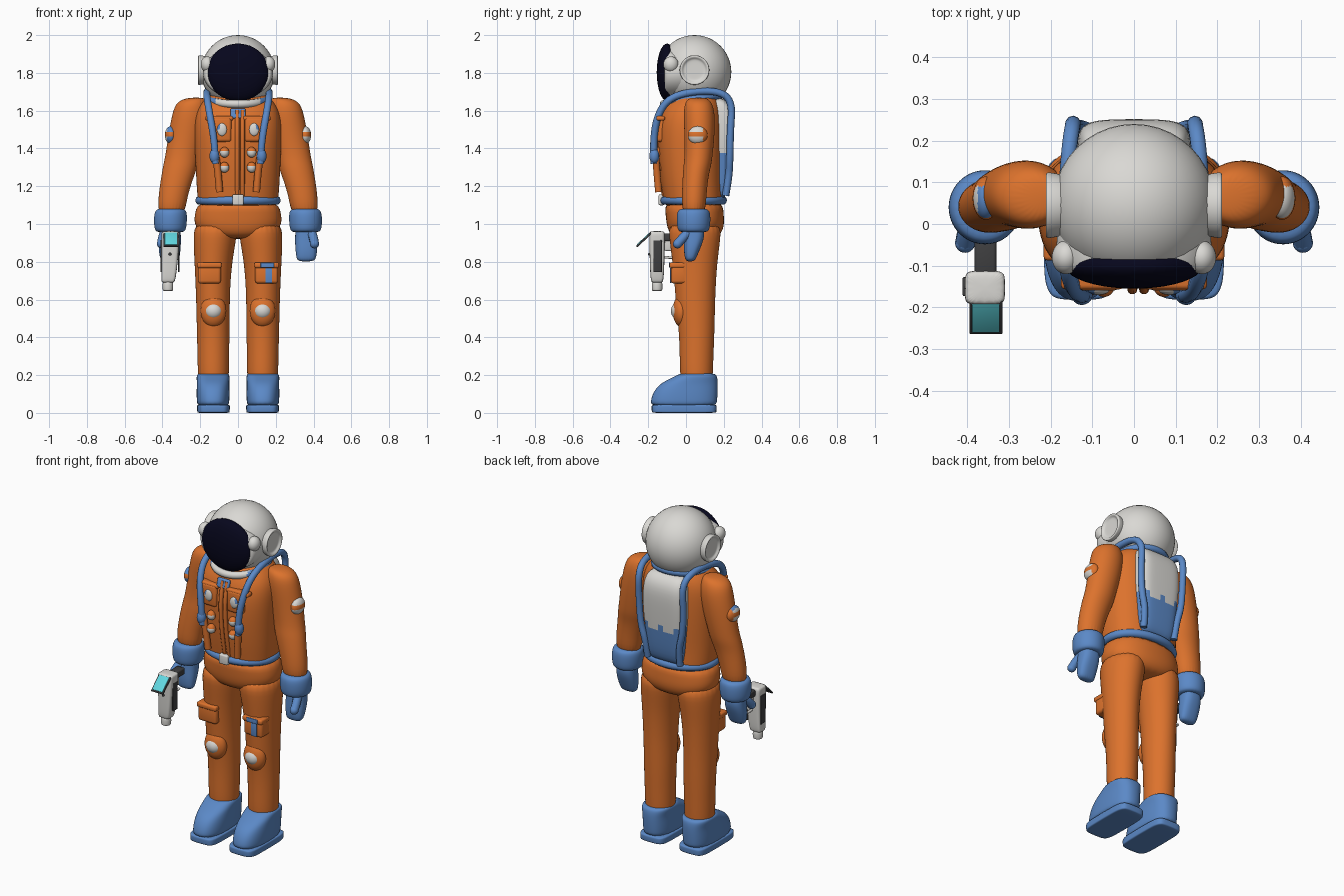
import bpy, bmesh, math
from mathutils import Matrix, Vector

if "Cube" in bpy.data.objects:
    bpy.data.objects.remove(bpy.data.objects["Cube"])


def material(name, r, g, b):
    m = bpy.data.materials.new(name)
    m.use_nodes = True
    m.diffuse_color = (r, g, b, 1)
    m.node_tree.nodes["Principled BSDF"].inputs["Base Color"].default_value = (r, g, b, 1)
    return m


ORANGE = material("suit orange", .72, .17, .026)
BLUE = material("trim blue", .105, .25, .57)
WHITE = material("shell white", .70, .69, .66)
VISOR = material("visor navy", .002, .002, .012)
CYAN = material("screen cyan", .12, .68, .75)
DARK = material("dark grey", .05, .05, .052)


def finish(ob, mats, rule=None, angle=50):
    """Apply modifiers, smooth, and colour faces by a rule on their centres."""
    bpy.ops.object.select_all(action='DESELECT')
    ob.select_set(True)
    bpy.context.view_layer.objects.active = ob
    bpy.ops.object.convert(target='MESH')
    ob = bpy.context.object
    ob.data.materials.clear()
    for m in mats if isinstance(mats, tuple) else (mats,):
        ob.data.materials.append(m)
    bpy.ops.object.shade_smooth_by_angle(angle=math.radians(angle))
    for f in ob.data.polygons:
        f.material_index = int(rule(f.center)) if rule else 0
    return ob


def add(name, bm, mats, rule=None, subsurf=0, bevel=0):
    bmesh.ops.recalc_face_normals(bm, faces=bm.faces)
    me = bpy.data.meshes.new(name)
    bm.to_mesh(me)
    bm.free()
    ob = bpy.data.objects.new(name, me)
    bpy.context.collection.objects.link(ob)
    if bevel:
        mod = ob.modifiers.new("bevel", 'BEVEL')
        mod.width, mod.segments = bevel, 3
    if subsurf:
        ob.modifiers.new("smooth", 'SUBSURF').levels = subsurf
    return finish(ob, mats, rule)


def loft(name, rings, mats, side=1, power=2, rule=None, turn=Matrix(), n=24):
    """Skin over rings given as (x, y, z, radius x, radius y)."""
    bm = bmesh.new()
    loops = []
    for x, y, z, rx, ry in rings:
        loop = []
        for i in range(n):
            c, s = math.cos(math.tau * i / n), math.sin(math.tau * i / n)
            px = x + rx * math.copysign(abs(c) ** (2 / power), c)
            py = y + ry * math.copysign(abs(s) ** (2 / power), s)
            p = turn @ Vector((px, py, z))
            loop.append(bm.verts.new((p.x * side, p.y, p.z)))
        loops.append(loop)
    for a, b in zip(loops, loops[1:]):
        for i in range(n):
            bm.faces.new((a[i], a[(i + 1) % n], b[(i + 1) % n], b[i]))
    bm.faces.new(loops[0])
    bm.faces.new(loops[-1])
    return add(name, bm, mats, rule, subsurf=2)


def ball(name, pos, radii, mats, rule=None):
    bm = bmesh.new()
    bmesh.ops.create_uvsphere(bm, u_segments=40, v_segments=24, radius=1,
                              matrix=Matrix.Translation(pos) @ Matrix.Diagonal((*radii, 1)))
    return add(name, bm, mats, rule)


def box(name, pos, size, mat, bevel=.01, tilt=0):
    bm = bmesh.new()
    bmesh.ops.create_cube(bm, size=1, matrix=Matrix.Translation(pos)
                          @ Matrix.Rotation(tilt, 4, 'X') @ Matrix.Diagonal((*size, 1)))
    return add(name, bm, mat, bevel=bevel)


def tube(name, pts, radius, mats, side=1, closed=False, rule=None):
    cu = bpy.data.curves.new(name, 'CURVE')
    cu.dimensions = '3D'
    cu.bevel_depth, cu.bevel_resolution, cu.use_fill_caps = radius, 3, True
    sp = cu.splines.new('NURBS')
    sp.points.add(len(pts) - 1)
    for p, (x, y, z) in zip(sp.points, pts):
        p.co = (x * side, y, z, 1)
    sp.order_u, sp.resolution_u = 3, 6
    sp.use_endpoint_u, sp.use_cyclic_u = not closed, closed
    ob = bpy.data.objects.new(name, cu)
    bpy.context.collection.objects.link(ob)
    return finish(ob, mats, rule)


def hoop(y, z, rx, ry, slope=0, n=20):
    a = [math.tau * i / n for i in range(n)]
    return [(rx * math.cos(t), y + ry * math.sin(t), z + slope * math.sin(t)) for t in a]


# Torso and hips
loft("torso", [(0, .04, 1.08, .21, .155), (0, .04, 1.13, .215, .16), (0, .03, 1.22, .222, .165),
               (0, .025, 1.35, .228, .175), (0, .022, 1.5, .235, .178), (0, .03, 1.6, .225, .165),
               (0, .045, 1.66, .18, .135), (0, .05, 1.7, .13, .1)], ORANGE, power=2.4)
loft("hips", [(0, .05, .92, .11, .1), (0, .05, .95, .2, .14), (0, .05, 1.0, .236, .155),
              (0, .045, 1.06, .23, .155), (0, .04, 1.13, .21, .155)], ORANGE, power=2.3)
tube("belt", hoop(.04, 1.125, .205, .155), .024, BLUE, closed=True)
box("belt_buckle", (0, -.13, 1.128), (.06, .03, .058), WHITE, .008)
tube("collar", hoop(.035, 1.66, .15, .155, .025), .021, (WHITE, BLUE), closed=True,
     rule=lambda c: c.y > .03 or abs(c.x) > .12)
box("neck_patch", (0, -.137, 1.585), (.08, .02, .055), BLUE, .008, -.3)

# Backpack panel with blue lower part
loft("back_panel", [(0, .15, 1.13, .1, .04), (0, .16, 1.16, .115, .065), (0, .165, 1.3, .125, .075),
                    (0, .17, 1.45, .14, .08), (0, .175, 1.58, .135, .08), (0, .165, 1.64, .125, .065),
                    (0, .15, 1.67, .1, .04)], (BLUE, WHITE), power=4,
     rule=lambda c: c.z > 1.34 + .5 * abs(abs(c.x) - .05) and c.y > .15)

# Chest placket
for x in (-.004, .024):
    tube("zip_placket", [(x, -.115, 1.15), (x, -.14, 1.25), (x, -.157, 1.4), (x, -.157, 1.52),
                         (x, -.135, 1.6)], .012, ORANGE)

for s, label in ((1, "left_"), (-1, "right_")):
    # Arm, cuff and glove
    loft(label + "arm", [(.22, .065, 1.67, .04, .04), (.245, .065, 1.65, .08, .07),
                         (.25, .07, 1.59, .098, .085), (.272, .072, 1.47, .098, .08),
                         (.295, .067, 1.36, .09, .074), (.305, .06, 1.31, .092, .074),
                         (.32, .05, 1.25, .087, .068), (.345, .043, 1.15, .077, .066),
                         (.355, .04, 1.03, .072, .06)], ORANGE, s)
    loft(label + "cuff", [(.358, .04, .955, .065, .065), (.358, .04, .965, .084, .086),
                          (.358, .04, 1.02, .089, .091), (.356, .04, 1.07, .086, .088),
                          (.356, .04, 1.083, .066, .066)], BLUE, s)
    loft(label + "glove", [(.36, .04, 1.0, .055, .05), (.36, .047, .94, .058, .055),
                           (.362, .034, .88, .06, .046), (.362, .025, .83, .054, .034),
                           (.36, .022, .8, .046, .022)], BLUE, s, power=2.5)
    tube(label + "thumb", [(.385, .02, .96), (.4, -.01, .935), (.405, -.045, .895)], .024, BLUE, s)
    ball(label + "thumb_tip", (.405 * s, -.045, .895), (.024, .024, .024), BLUE)
    ball(label + "arm_badge", (.355 * s, .062, 1.47), (.032, .052, .048),
         (WHITE if s > 0 else BLUE, ORANGE, WHITE),
         lambda c: 1 if abs(c.z - 1.475) < .012 or c.y > .09 else 2 if abs(c.x) > .375 else 0)

    # Leg, knee and thigh pouch
    loft(label + "leg", [(.13, .06, .12, .07, .075), (.13, .055, .18, .083, .087),
                         (.131, .056, .3, .084, .09), (.131, .057, .42, .087, .094),
                         (.132, .051, .55, .089, .103), (.133, .049, .65, .091, .108),
                         (.131, .047, .8, .1, .119), (.122, .047, .93, .116, .138),
                         (.115, .047, 1.02, .114, .14)], ORANGE, s)
    ball(label + "knee", (.13 * s, -.025, .54), (.068, .045, .085), ORANGE)
    ball(label + "knee_pad", (.13 * s, -.04, .54), (.047, .04, .045), WHITE)
    box(label + "thigh_pouch", (.152 * s, -.035, .74), (.122, .09, .11), ORANGE, .015)
    box(label + "pouch_flap", (.152 * s, -.04, .782), (.13, .095, .03), ORANGE, .01)

    # Boot and sole
    loft(label + "boot", [(.132, -.012, .03, .082, .172), (.132, -.012, .06, .087, .178),
                          (.132, -.003, .11, .088, .172), (.132, .015, .155, .086, .155),
                          (.132, .045, .185, .088, .122), (.132, .06, .205, .086, .1),
                          (.132, .06, .21, .07, .075)], BLUE, s, power=2.5)
    loft(label + "sole", [(.13, -.01, 0, .084, .168), (.13, -.01, .002, .086, .172),
                          (.13, -.01, .04, .088, .174), (.13, -.01, .045, .084, .168)],
         BLUE, s, power=5)

    # Harness strap from chest over the shoulder down the back, with hose below
    tube(label + "strap", [(.12, -.168, 1.32), (.122, -.175, 1.42), (.148, -.155, 1.57),
                           (.165, -.09, 1.67), (.165, .05, 1.705), (.155, .19, 1.7),
                           (.145, .245, 1.64), (.148, .235, 1.5), (.14, .232, 1.35),
                           (.11, .228, 1.25), (.108, .21, 1.15)], .019, BLUE, s)
    ball(label + "strap_clip", (.125 * s, -.168, 1.36), (.026, .026, .04), BLUE)
    tube(label + "hose", [(.118, -.16, 1.36), (.105, -.155, 1.28), (.098, -.145, 1.17)],
         .019, ORANGE, s)

    # Chest pocket, badge and knobs
    box(label + "chest_pocket", (.085 * s, -.135, 1.5), (.1, .05, .13), ORANGE, .015)
    box(label + "pocket_flap", (.1 * s, -.134, 1.56), (.15, .045, .025), ORANGE, .01)
    ball(label + "chest_badge", (.085 * s, -.158, 1.5), (.026, .012, .034), (WHITE, BLUE),
         lambda c, s=s: c.x * s > .095 and c.z > 1.5)
    for z in (1.38, 1.3):
        ball(label + "chest_knob", (.072 * s, -.15, z), (.025, .025, .028), (ORANGE, WHITE),
             lambda c, z=z: c.z < z + .006 and c.y < -.155)

    # Helmet ear disc and visor hinge
    sideways = Matrix(((0, 0, 1, 0), (1, 0, 0, .045), (0, 1, 0, 1.815), (0, 0, 0, 1)))
    loft(label + "ear_disc", [(0, 0, x, r, r) for x, r in
                              ((.14, .06), (.17, .074), (.203, .08), (.211, .079), (.212, .068),
                               (.202, .06), (.199, .05), (.199, .02))], WHITE, s, turn=sideways)
    ball(label + "visor_hinge", (.163 * s, -.08, 1.845), (.034, .04, .042), WHITE)

# Helmet shell, face rim and visor
ball("helmet", (0, .045, 1.805), (.195, .195, .195), WHITE)
forward = Matrix(((1, 0, 0, 0), (0, 0, -1, 0), (0, 1, 0, 1.8), (0, 0, 0, 1)))
loft("face_rim", [(0, 0, d, rx, rz) for d, rx, rz in
                  ((-.06, .15, .12), (.0, .184, .135), (.06, .19, .138), (.1, .183, .137),
                   (.113, .172, .134), (.114, .15, .12))], WHITE, turn=forward)
ball("visor", (0, -.1, 1.803), (.165, .055, .152), VISOR)

# Blue mark on the left thigh pouch
box("pouch_mark_top", (.155, -.087, .782), (.07, .008, .026), BLUE, .002)
box("pouch_mark_stem", (.163, -.08, .728), (.036, .008, .08), BLUE, .002)

# Handheld scanner in the right hand
loft("scanner_body", [(-.371, -.153, .69, .03, .025), (-.37, -.153, .695, .036, .032),
                      (-.365, -.153, .74, .04, .037), (-.36, -.153, .85, .045, .04),
                      (-.357, -.153, .95, .05, .042), (-.357, -.153, .963, .046, .038)],
     WHITE, power=5)
loft("scanner_tip", [(-.371, -.153, z, r, r) for z, r in
                     ((.645, .024), (.648, .028), (.678, .029), (.7, .026))], WHITE)
for x in (-.407, -.314):
    box("scanner_side_panel", (x, -.15, .83), (.008, .045, .17), DARK, .003)
box("scanner_grip", (-.356, -.075, .93), (.052, .09, .04), DARK, .008)
box("scanner_trigger", (-.356, -.092, .9), (.03, .045, .085), WHITE, .008)
tube("scanner_guard", [(-.356, -.12, .825), (-.356, -.08, .82), (-.356, -.05, .825)], .007, WHITE)
box("scanner_screen_frame", (-.355, -.222, .917), (.08, .108, .01), DARK, .003, .75)
box("scanner_screen", (-.355, -.225, .921), (.066, .092, .006), CYAN, .001, .75)
ball("scanner_button", (-.36, -.196, .84), (.008, .005, .008), DARK)
